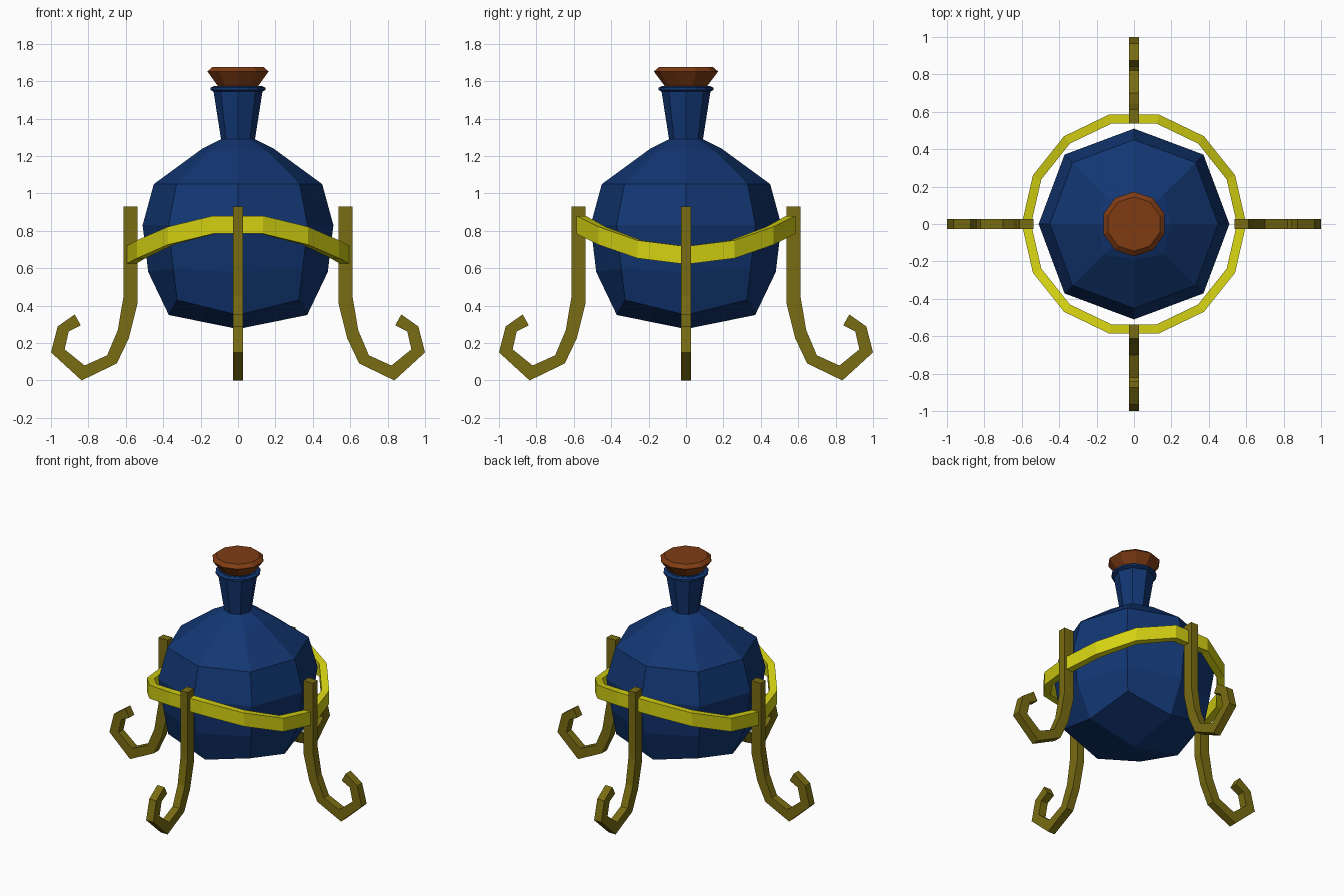
import bpy, bmesh
from math import sin, cos, pi, radians

if "Cube" in bpy.data.objects:
    bpy.data.objects.remove(bpy.data.objects["Cube"])


def material(name, rgb):
    m = bpy.data.materials.new(name)
    m.use_nodes = True
    m.diffuse_color = (*rgb, 1)
    m.node_tree.nodes["Principled BSDF"].inputs["Base Color"].default_value = (*rgb, 1)
    return m


blue = material("blue glass", (0.006, 0.037, 0.17))
brown = material("cork brown", (0.21, 0.045, 0.007))
olive = material("dark brass", (0.19, 0.15, 0.006))
yellow = material("bright brass", (0.66, 0.64, 0.006))


def finish(bm, name, mat):
    bmesh.ops.recalc_face_normals(bm, faces=bm.faces)
    me = bpy.data.meshes.new(name)
    bm.to_mesh(me)
    bm.free()
    me.materials.append(mat)
    ob = bpy.data.objects.new(name, me)
    bpy.context.collection.objects.link(ob)
    return ob


def bridge(bm, a, b):
    n = len(a)
    for i in range(n):
        bm.faces.new((a[i], a[(i + 1) % n], b[(i + 1) % n], b[i]))


def lathe(name, profile, sides, mat, start=0.0):
    """Stack of regular rings with capped ends."""
    bm = bmesh.new()
    rings = [[bm.verts.new((r * cos(start + 2 * pi * i / sides),
                            r * sin(start + 2 * pi * i / sides), z))
              for i in range(sides)] for r, z in profile]
    for a, b in zip(rings, rings[1:]):
        bridge(bm, a, b)
    bm.faces.new(rings[0])
    bm.faces.new(rings[-1])
    return finish(bm, name, mat)


# Flask body: eight-sided rings given as (axis radius, z, diagonal radius, z)
bm = bmesh.new()
levels = [(0.37, 0.35, 0.46, 0.43), (0.48, 0.58, 0.49, 0.60),
          (0.51, 0.83, 0.525, 0.83), (0.45, 1.05, 0.465, 1.05),
          (0.19, 1.24, 0.23, 1.22), (0.09, 1.29, 0.09, 1.29)]
rings = []
for ra, za, rd, zd in levels:
    ring = []
    for i in range(8):
        r, z = (rd, zd) if i % 2 else (ra, za)
        ring.append(bm.verts.new((r * cos(i * pi / 4), r * sin(i * pi / 4), z)))
    rings.append(ring)
for a, b in zip(rings, rings[1:]):
    bridge(bm, a, b)
# Four quads close the bottom around one low point
pole = bm.verts.new((0, 0, 0.275))
low = rings[0]
for i in range(0, 8, 2):
    bm.faces.new((pole, low[i], low[i + 1], low[(i + 2) % 8]))
finish(bm, "flask_body", blue)

# Neck, lip and stopper
lathe("flask_neck", [(0.09, 1.285), (0.13, 1.54), (0.13, 1.575)], 8, blue)
lathe("flask_lip", [(0.132, 1.545), (0.147, 1.553), (0.147, 1.565), (0.132, 1.573)], 16, blue)
lathe("cork_stopper", [(0.11, 1.57), (0.172, 1.652), (0.145, 1.675)], 10, brown, pi / 2)

# Saddle-shaped support band
bm = bmesh.new()
loops = []
for i in range(14):
    t = 2 * pi * i / 14
    z = 0.755 - 0.086 * cos(2 * t)
    loops.append([bm.verts.new((r * cos(t), r * sin(t), z + h))
                  for r, h in ((0.6, -0.048), (0.6, 0.048), (0.55, 0.048), (0.55, -0.048))])
for i in range(14):
    bridge(bm, loops[i], loops[(i + 1) % 14])
finish(bm, "support_band", yellow)

# Curled legs: matching points on the outer and inner edges
outer = [(0.612, 0.93), (0.612, 0.45), (0.643, 0.268), (0.70, 0.134),
         (0.82, 0.08), (0.927, 0.166), (0.905, 0.262), (0.841, 0.295)]
inner = [(0.538, 0.93), (0.538, 0.41), (0.584, 0.225), (0.648, 0.091),
         (0.836, 0.0), (1.0, 0.15), (0.964, 0.289), (0.873, 0.353)]
for k, side in enumerate(("left", "back", "right", "front")):
    bm = bmesh.new()
    loops = [[bm.verts.new((x, y, z)) for (x, z), y in
              ((o, -0.028), (o, 0.028), (n, 0.028), (n, -0.028))]
             for o, n in zip(outer, inner)]
    for a, b in zip(loops, loops[1:]):
        bridge(bm, a, b)
    bm.faces.new(loops[0])
    bm.faces.new(loops[-1])
    leg = finish(bm, side + "_leg", olive)
    leg.rotation_euler.z = radians(90 * k)
